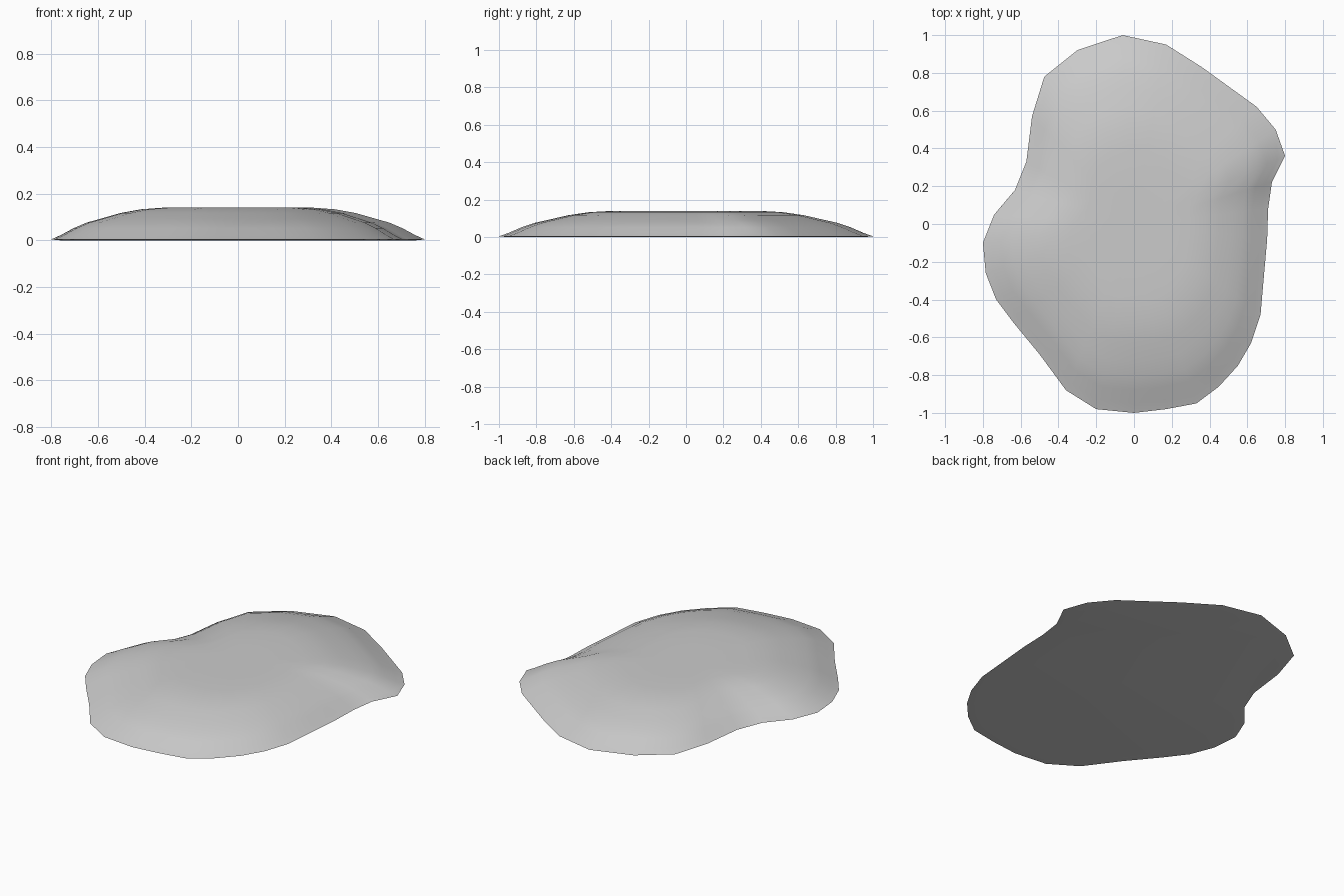
import bpy, bmesh

if "Cube" in bpy.data.objects:
    bpy.data.objects.remove(bpy.data.objects["Cube"])

# plan outline of the slab, clockwise from the back
OUTLINE = [(-.06, 1), (.17, .95), (.36, .83), (.65, .62), (.75, .5), (.8, .36),
           (.73, .22), (.71, .08), (.705, -.08), (.69, -.25), (.67, -.48),
           (.62, -.63), (.55, -.75), (.45, -.86), (.33, -.95), (.17, -.98),
           (0, -1), (-.2, -.98), (-.36, -.88), (-.5, -.69), (-.64, -.52),
           (-.73, -.4), (-.785, -.26), (-.8, -.1), (-.74, .05), (-.63, .18),
           (-.57, .33), (-.54, .57), (-.475, .78), (-.3, .92)]

# (scale, height) rings: flat underside, thin outer edge, then the rounded top
RINGS = [(.95, 0), (1, .004), (.95, .022), (.88, .052), (.81, .076), (.73, .094),
         (.63, .117), (.52, .133), (.4, .14), (.2, .14)]

bm = bmesh.new()


def ring(scale, z):
    return [bm.verts.new((x * scale, y * scale, z)) for x, y in OUTLINE]


def bridge(a, b):
    n = len(a)
    for i in range(n):
        j = (i + 1) % n
        bm.faces.new((a[i], a[j], b[j], b[i]))


# mound surface
loops = [ring(s, z) for s, z in RINGS]
for a, b in zip(loops, loops[1:]):
    bridge(a, b)

# flat underside and top cap
bm.faces.new(loops[0])
bm.faces.new(loops[-1])
bmesh.ops.recalc_face_normals(bm, faces=bm.faces)

mesh = bpy.data.meshes.new("flat_mound")
bm.to_mesh(mesh)
bm.free()
mound = bpy.data.objects.new("flat_mound", mesh)
bpy.context.collection.objects.link(mound)

# smooth dome with a crisp lower edge
bpy.context.view_layer.objects.active = mound
mound.select_set(True)
bpy.ops.object.shade_smooth_by_angle(angle=0.6)
